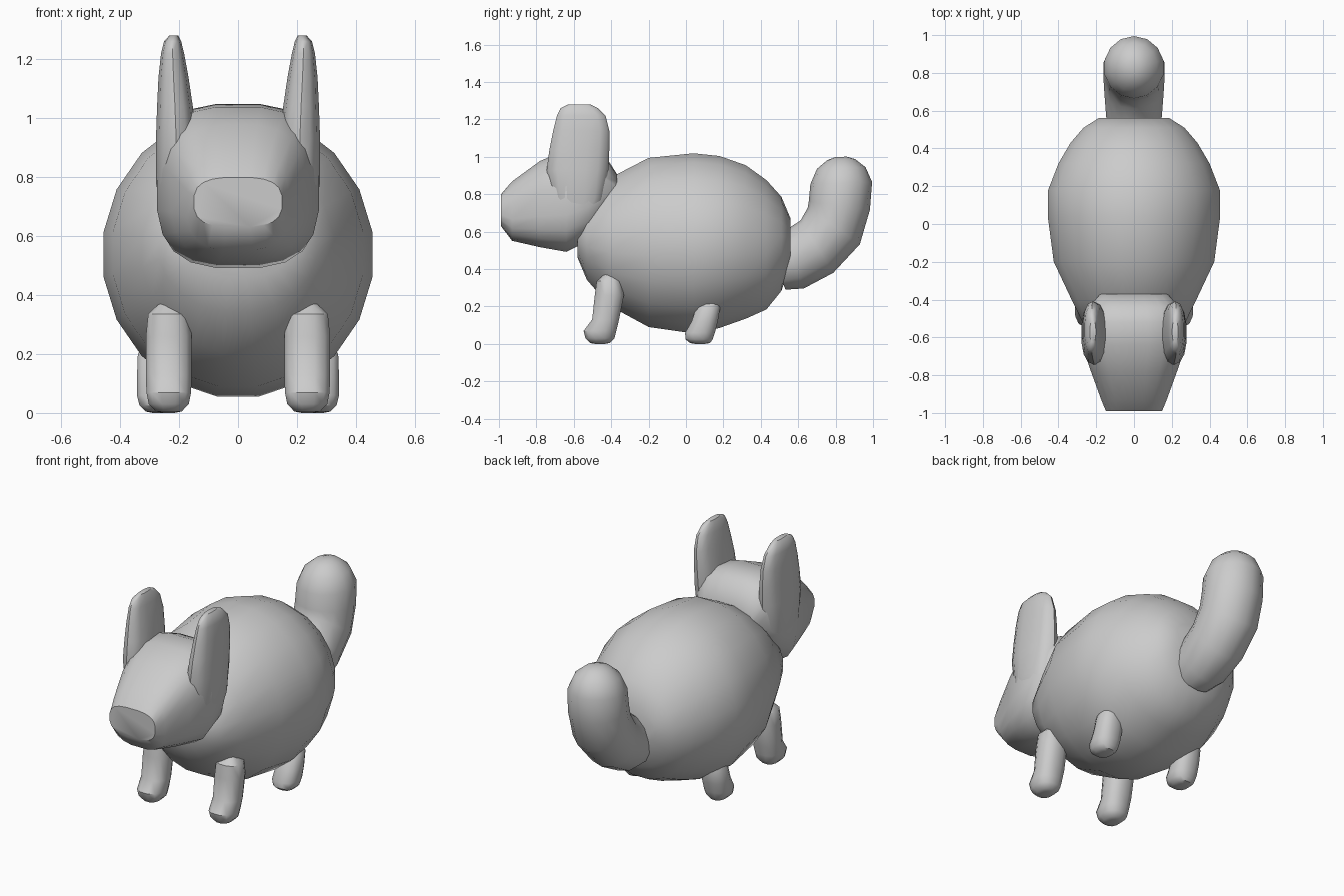
import bpy, bmesh, math


def loft(name, stations, sides, power=2.0, x=0.0, sharp=40):
    """Rings along the y-z plane: (y, z, half width in x, half depth, tilt in degrees, [x shift])."""
    bm = bmesh.new()
    rings = []
    for s in stations:
        y, z, rx, rd, tilt = s[:5]
        cx = x + (s[5] if len(s) > 5 else 0)
        a = math.radians(tilt)
        ring = []
        for i in range(sides):
            t = 2 * math.pi * (i + 0.5) / sides
            c, d = math.cos(t), math.sin(t)
            u = math.copysign(abs(c) ** (2 / power), c) * rx
            v = math.copysign(abs(d) ** (2 / power), d) * rd
            ring.append(bm.verts.new((cx + u, y + v * math.cos(a), z + v * math.sin(a))))
        rings.append(ring)
    for r, q in zip(rings, rings[1:]):
        for i in range(sides):
            j = (i + 1) % sides
            bm.faces.new((r[i], r[j], q[j], q[i]))
    bm.faces.new(rings[0])
    bm.faces.new(rings[-1])
    bmesh.ops.recalc_face_normals(bm, faces=bm.faces)
    mesh = bpy.data.meshes.new(name)
    bm.to_mesh(mesh)
    bm.free()
    mesh.shade_smooth()
    mesh.set_sharp_from_angle(angle=math.radians(sharp))
    obj = bpy.data.objects.new(name, mesh)
    bpy.context.collection.objects.link(obj)
    return obj


def spans(rows):
    """Turn (y, half width, bottom, top) rows into upright rings."""
    return [(y, (lo + hi) / 2, w, (hi - lo) / 2, 90) for y, w, lo, hi in rows]


# Egg-shaped body
loft("body", spans([
    (-0.58, 0.19, 0.46, 0.64), (-0.53, 0.27, 0.34, 0.77), (-0.41, 0.33, 0.20, 0.89),
    (-0.20, 0.43, 0.085, 1.00), (0.04, 0.462, 0.05, 1.025), (0.18, 0.46, 0.08, 1.01),
    (0.32, 0.405, 0.13, 0.96), (0.43, 0.34, 0.18, 0.88), (0.51, 0.27, 0.28, 0.79),
    (0.56, 0.19, 0.43, 0.67)]), 20)

# Boxy head tapering to the snout
loft("head", spans([
    (-0.99, 0.15, 0.63, 0.80), (-0.93, 0.175, 0.55, 0.87), (-0.78, 0.23, 0.515, 0.98),
    (-0.64, 0.277, 0.49, 1.04), (-0.52, 0.272, 0.55, 1.05), (-0.44, 0.24, 0.66, 1.02),
    (-0.37, 0.18, 0.72, 0.91)]),
    20, power=2.9)

# Tail curling upward, with a rounded tip
loft("tail", [
    (0.48, 0.42, 0.13, 0.14, 112), (0.57, 0.445, 0.15, 0.16, 112), (0.70, 0.52, 0.16, 0.165, 122),
    (0.79, 0.63, 0.165, 0.17, 145), (0.82, 0.74, 0.165, 0.165, 172), (0.83, 0.86, 0.16, 0.165, 182),
    (0.83, 0.94, 0.125, 0.13, 182), (0.83, 0.985, 0.07, 0.075, 182), (0.83, 1.0, 0.03, 0.03, 182)], 14)

# Ears blending down into the cheeks, and legs, one of each per side
for label, s in (("left", -1), ("right", 1)):
    loft(label + "_ear", [
        (-0.58, 0.64, 0.05, 0.08, 0, s * -0.01), (-0.58, 0.78, 0.07, 0.14, 0),
        (-0.58, 0.93, 0.07, 0.165, 0), (-0.57, 1.04, 0.062, 0.16, 0, s * 0.004),
        (-0.56, 1.14, 0.052, 0.15, 0, s * 0.009), (-0.56, 1.22, 0.04, 0.13, 0, s * 0.012),
        (-0.57, 1.26, 0.03, 0.10, 0, s * 0.012), (-0.57, 1.28, 0.016, 0.06, 0, s * 0.008)],
        14, power=2.3, x=s * 0.21)
    loft(label + "_front_leg", [
        (-0.41, 0.37, 0.035, 0.03, 0), (-0.41, 0.335, 0.072, 0.07, 0), (-0.41, 0.26, 0.08, 0.08, 0),
        (-0.43, 0.13, 0.08, 0.074, 0), (-0.46, 0.07, 0.078, 0.09, 0), (-0.46, 0.03, 0.07, 0.08, 0),
        (-0.46, 0.005, 0.045, 0.055, 0), (-0.46, 0.0, 0.02, 0.025, 0)],
        12, power=2.4, x=s * 0.235)
    loft(label + "_back_leg", [
        (0.14, 0.25, 0.04, 0.03, 0), (0.12, 0.20, 0.072, 0.066, 0), (0.10, 0.12, 0.075, 0.072, 0),
        (0.075, 0.06, 0.075, 0.082, 0), (0.07, 0.025, 0.066, 0.075, 0), (0.075, 0.005, 0.045, 0.055, 0),
        (0.075, 0.0, 0.02, 0.025, 0)],
        12, power=2.4, x=s * 0.27)
